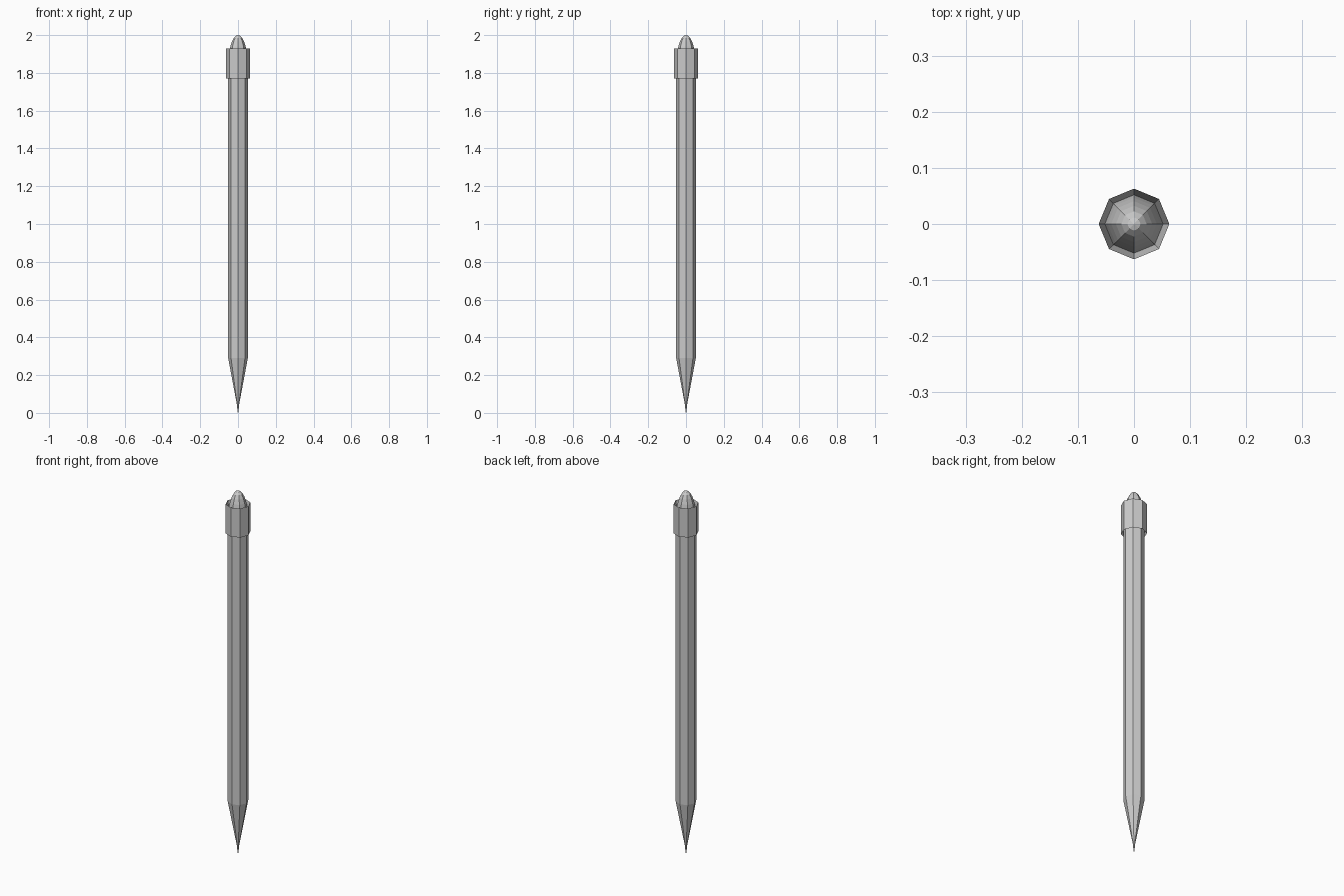
import bpy, bmesh, math

if "Cube" in bpy.data.objects:
    bpy.data.objects.remove(bpy.data.objects["Cube"])

SIDES = 8


def lathe(name, profile):
    """Spin an (r, z) profile into an eight-sided part; r = 0 makes a pole."""
    bm = bmesh.new()
    rings = []
    for r, z in profile:
        n = SIDES if r > 0 else 1
        rings.append([bm.verts.new((r * math.cos(i * math.tau / SIDES),
                                    r * math.sin(i * math.tau / SIDES), z))
                      for i in range(n)])
    for a, b in zip(rings, rings[1:]):
        for i in range(SIDES):
            j = (i + 1) % SIDES
            quad = [a[i % len(a)], a[j % len(a)], b[j % len(b)], b[i % len(b)]]
            bm.faces.new(list(dict.fromkeys(quad)))
    bmesh.ops.recalc_face_normals(bm, faces=bm.faces)
    mesh = bpy.data.meshes.new(name)
    bm.to_mesh(mesh)
    bm.free()
    obj = bpy.data.objects.new(name, mesh)
    bpy.context.collection.objects.link(obj)
    return obj


R = 0.052        # shaft radius
COLLAR = 0.063   # collar radius

# Fine drawing point
lathe("lead_tip", [(0, 0), (0.002, 0.003), (0.006, 0.045)])

# Sharpened cone
lathe("sharpened_cone", [(0.006, 0.045), (R, 0.29)])

# Long shaft, running up into the collar
lathe("shaft", [(R, 0.29), (R, 1.80)])

# Collar with rims that slope inward at both ends
lathe("collar", [(R, 1.80), (COLLAR, 1.77), (COLLAR, 1.93), (R, 1.87)])

# Domed eraser seated in the collar
base, top, steps = 1.84, 2.0, 7
dome = [(R, 1.87)]
for k in range(2, steps):
    a = k / steps * math.pi / 2
    dome.append((R * math.cos(a), base + (top - base) * math.sin(a)))
lathe("eraser", dome + [(0, top)])
